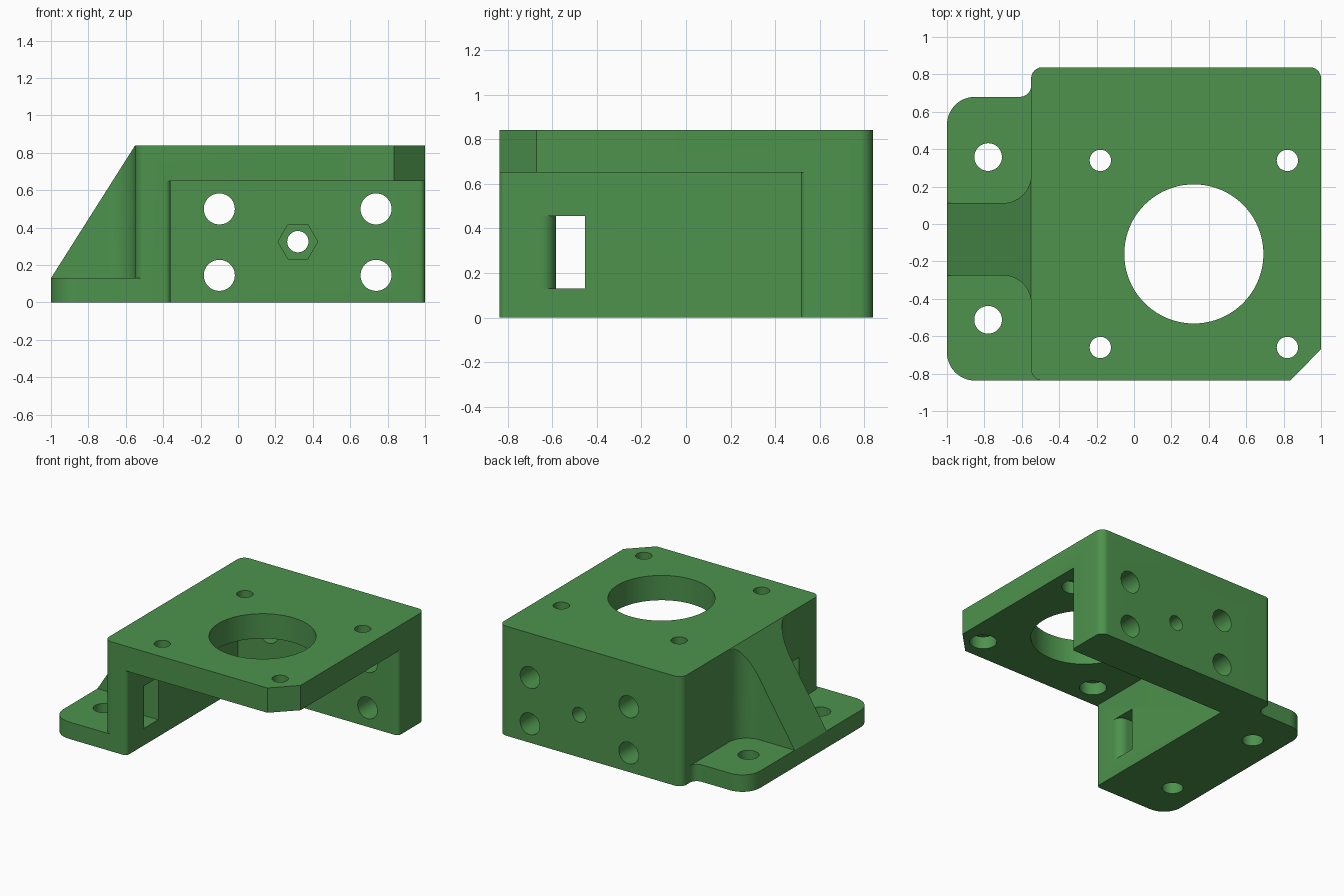
import bpy, bmesh
from math import sin, cos, radians, pi

if "Cube" in bpy.data.objects:
    bpy.data.objects.remove(bpy.data.objects["Cube"])

green = bpy.data.materials.new("bracket green")
green.diffuse_color = (0.074, 0.29, 0.074, 1)
green.use_nodes = True
green.node_tree.nodes["Principled BSDF"].inputs["Base Color"].default_value = green.diffuse_color


def arc(cx, cy, r, a0, a1, n=12):
    """Points along an arc, angles in degrees."""
    angles = [radians(a0 + (a1 - a0) * i / n) for i in range(n + 1)]
    return [(cx + r * cos(a), cy + r * sin(a)) for a in angles]


def prism(name, pts, lo, hi, axis="z"):
    """Extrude a closed outline along an axis."""
    place = {"x": lambda a, b, t: (t, a, b),
             "y": lambda a, b, t: (a, t, b),
             "z": lambda a, b, t: (a, b, t)}[axis]
    bm = bmesh.new()
    low = [bm.verts.new(place(a, b, lo)) for a, b in pts]
    high = [bm.verts.new(place(a, b, hi)) for a, b in pts]
    bm.faces.new(low)
    bm.faces.new(high)
    n = len(pts)
    for i in range(n):
        j = (i + 1) % n
        bm.faces.new((low[i], low[j], high[j], high[i]))
    bmesh.ops.recalc_face_normals(bm, faces=bm.faces[:])
    mesh = bpy.data.meshes.new(name)
    bm.to_mesh(mesh)
    bm.free()
    mesh.materials.append(green)
    ob = bpy.data.objects.new(name, mesh)
    bpy.context.collection.objects.link(ob)
    return ob


def disc(cx, cy, r, n=48):
    return [(cx + r * cos(2 * pi * i / n), cy + r * sin(2 * pi * i / n)) for i in range(n)]


def combine(target, tool, operation):
    """Apply a boolean and discard the tool object."""
    mod = target.modifiers.new("boolean", "BOOLEAN")
    mod.operation = operation
    mod.solver = "EXACT"
    mod.object = tool
    bpy.context.view_layer.objects.active = target
    bpy.ops.object.modifier_apply(modifier=mod.name)
    bpy.data.objects.remove(tool, do_unlink=True)


F, B = -0.837, 0.838     # front and back limits
L, R = -0.55, 1.0        # body sides
TOP, UNDER, TAB = 0.84, 0.65, 0.13
r = 0.06

# Main block: three rounded corners and one chamfer
body = prism("motor_bracket",
             arc(L + r, F + r, r, 180, 270) + [(0.835, F), (R, -0.67)]
             + arc(R - r, B - r, r, 0, 90) + arc(L + r, B - r, r, 90, 180), 0, TOP)

# Cavity open to the front and right, leaving rounded wall ends
cavity = prism("cavity", [(-0.36, 0.515)] + arc(0.97, 0.545, 0.03, -90, 0, 6)
               + [(1.3, 0.545), (1.3, -1.2), (-0.39, -1.2)]
               + arc(-0.39, F + 0.03, 0.03, -90, 0, 6), -0.5, UNDER)
combine(body, cavity, "DIFFERENCE")

# Mounting flange with a concave blend into the block
flange = prism("flange", arc(-0.85, F + 0.15, 0.15, 180, 270) + [(-0.47, F), (-0.47, 0.74)]
               + arc(-0.61, 0.74, 0.06, 0, -90) + arc(-0.85, 0.53, 0.15, 90, 180), 0, TAB)
combine(body, flange, "UNION")

# Sloping gusset, flared where it meets the wall
gusset = prism("gusset", [(-1, 0.112), (-1, -0.275)] + arc(-0.70, -0.425, 0.15, 90, 0)
               + [(-0.47, -0.425), (-0.47, 0.262)] + arc(-0.70, 0.262, 0.15, 0, -90), 0.05, TOP)
slope = (TOP - TAB) / 0.45
wedge = prism("wedge", [(-1.2, TAB - 0.2 * slope), (-0.45, TOP + 0.1 * slope), (-1.2, 1.2)],
              -0.7, 0.6, "y")
combine(gusset, wedge, "DIFFERENCE")
combine(body, gusset, "UNION")

# Cable slot through the side wall, rounded on its inner front edge
slot = prism("cable_slot", [(-0.62, -0.583)] + arc(-0.425, -0.648, 0.065, 90, 0)
             + [(-0.30, -0.648), (-0.30, -0.452), (-0.62, -0.452)], TAB, 0.455)
combine(body, slot, "DIFFERENCE")

# Large opening and four counterbored screw holes in the top plate
cuts = [prism("opening", disc(0.32, -0.16, 0.372, 80), 0.5, 1)]
for x in (-0.18, 0.82):
    for y in (-0.66, 0.34):
        cuts.append(prism("screw_hole", disc(x, y, 0.057), 0.5, 1))
        cuts.append(prism("counterbore", disc(x, y, 0.095), 0.5, 0.745))

# Flange holes
for y in (-0.512, 0.358):
    cuts.append(prism("flange_hole", disc(-0.78, y, 0.074), -0.2, 0.3))

# Back wall holes and the hexagonal nut pocket
for x in (-0.10, 0.738):
    for z in (0.145, 0.50):
        cuts.append(prism("back_hole", disc(x, z, 0.083), 0.4, 1, "y"))
cuts.append(prism("bolt_hole", disc(0.32, 0.325, 0.057), 0.4, 1, "y"))
cuts.append(prism("nut_pocket", disc(0.32, 0.325, 0.106, 6), 0.4, 0.615, "y"))
for cut in cuts:
    combine(body, cut, "DIFFERENCE")

# Smooth the round surfaces, keep edges crisp
bpy.ops.object.select_all(action="DESELECT")
body.select_set(True)
bpy.context.view_layer.objects.active = body
bpy.ops.object.shade_smooth_by_angle(angle=radians(30))
